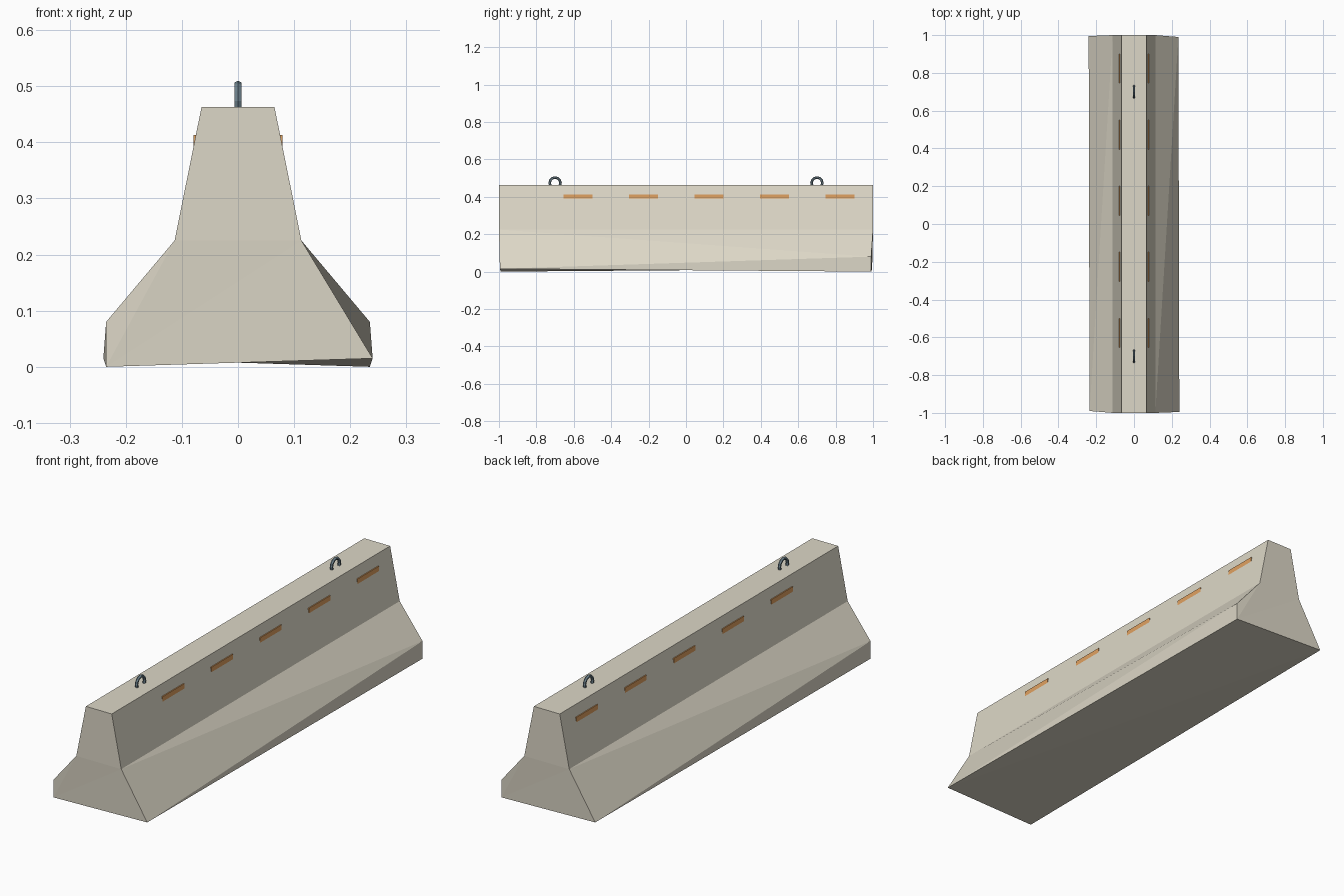
import bpy, bmesh, math

if "Cube" in bpy.data.objects:
    bpy.data.objects.remove(bpy.data.objects["Cube"])


def material(name, rgb):
    m = bpy.data.materials.new(name)
    m.diffuse_color = (*rgb, 1)
    m.use_nodes = True
    m.node_tree.nodes["Principled BSDF"].inputs["Base Color"].default_value = m.diffuse_color
    return m


concrete = material("concrete", (0.72, 0.68, 0.57))
orange = material("reflector_orange", (0.75, 0.36, 0.12))
steel = material("dark_steel", (0.16, 0.23, 0.27))


def make_object(name, bm, mat):
    bmesh.ops.recalc_face_normals(bm, faces=bm.faces[:])
    me = bpy.data.meshes.new(name)
    bm.to_mesh(me)
    bm.free()
    me.materials.append(mat)
    ob = bpy.data.objects.new(name, me)
    bpy.context.collection.objects.link(ob)
    return ob


# Concrete body: front end profile, repeated at the back by a half turn
profile = [(-.235, -.99, 0), (-.235, -.99, .08), (-.113, -1, .225), (-.065, -1, .463),
           (.065, -1, .463), (.113, -1, .225), (.24, -.995, .015)]
bm = bmesh.new()
verts = [bm.verts.new(p) for p in profile]
verts += [bm.verts.new((-x, -y, z)) for x, y, z in profile]
# end, worn toe, slope, upper side and half of the base
half = [(0, 1, 2), (0, 2, 5), (0, 5, 6), (2, 3, 4, 5),
        (6, 7, 8), (6, 8, 5), (5, 8, 9), (5, 9, 10, 4), (0, 6, 13)]
for f in half:
    bm.faces.new([verts[i] for i in f])
    bm.faces.new([verts[(i + 7) % 14] for i in f])
bm.faces.new([verts[i] for i in (3, 4, 10, 11)])
make_object("barrier_body", bm, concrete)

# Reflector strips on both long sides, upright outer faces sunk into the slope
for side, sx in (("left", -1), ("right", 1)):
    for i in range(5):
        bm = bmesh.new()
        bmesh.ops.create_cube(bm, size=1)
        for v in bm.verts:
            v.co = (sx * (.070 + v.co.x * .019), -.577 + i * .35 + v.co.y * .155,
                    .401 + v.co.z * .025)
        make_object(f"reflector_{side}_{i + 1}", bm, orange)

# Lifting loops half buried in the top
for name, y in (("front", -.7), ("back", .7)):
    bpy.ops.mesh.primitive_torus_add(major_segments=12, minor_segments=6,
                                     major_radius=.029, minor_radius=.007,
                                     location=(0, y, .474),
                                     rotation=(0, math.pi / 2, 0))
    ob = bpy.context.object
    ob.name = f"lifting_loop_{name}"
    ob.data.materials.append(steel)
